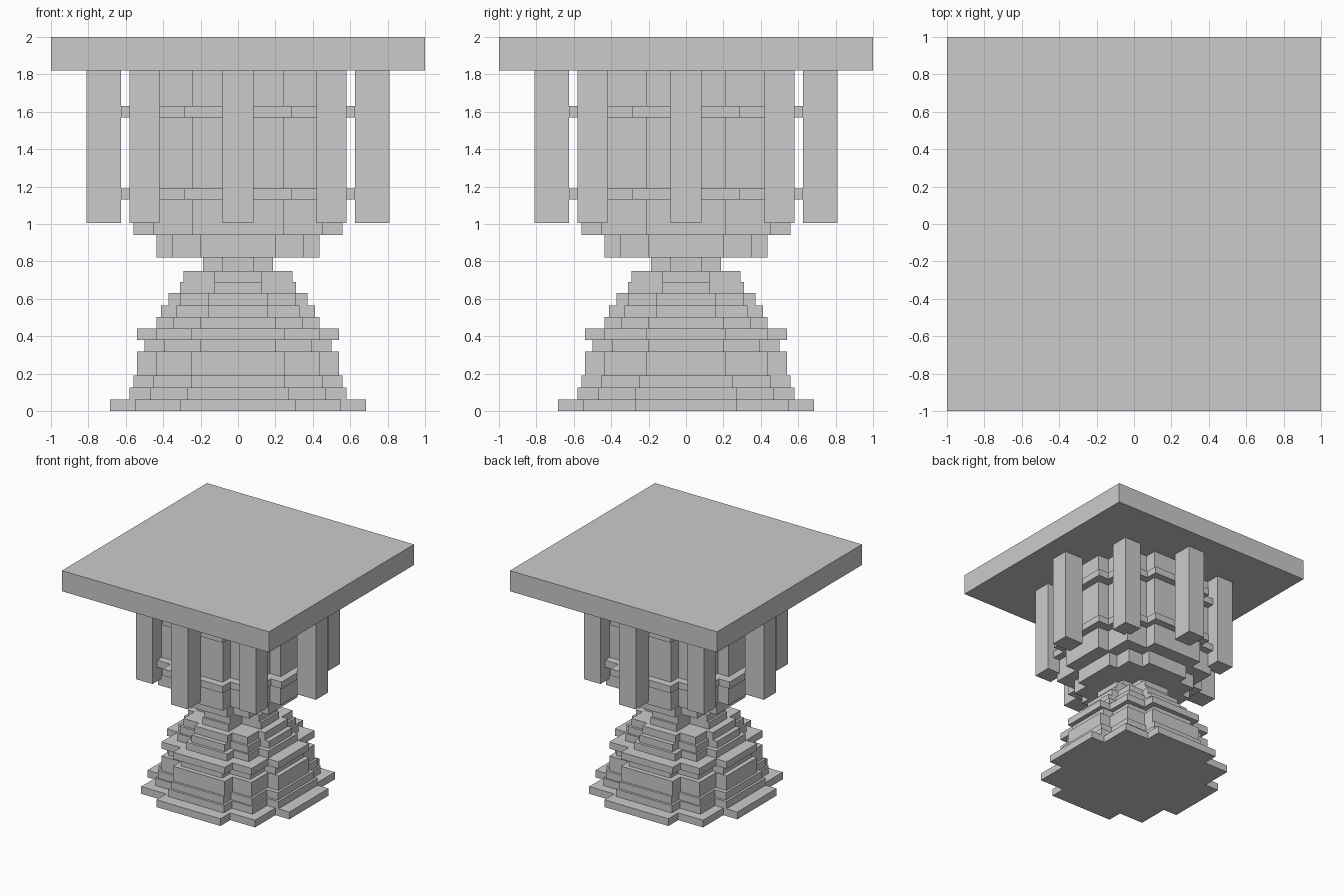
import bpy
import bmesh

if "Cube" in bpy.data.objects:
    bpy.data.objects.remove(bpy.data.objects["Cube"])

stone = bpy.data.materials.new("grey stone")
stone.diffuse_color = (0.6, 0.6, 0.6, 1)
stone.use_nodes = True
stone.node_tree.nodes["Principled BSDF"].inputs["Base Color"].default_value = stone.diffuse_color


def prism(name, outline, z0, z1):
    """Extrude a closed counter-clockwise outline from z0 to z1."""
    bm = bmesh.new()
    base = bm.faces.new([bm.verts.new((x, y, z0)) for x, y in outline])
    top = bmesh.ops.extrude_face_region(bm, geom=[base], use_keep_orig=True)["geom"]
    for v in top:
        if isinstance(v, bmesh.types.BMVert):
            v.co.z = z1
    bmesh.ops.recalc_face_normals(bm, faces=bm.faces)
    mesh = bpy.data.meshes.new(name)
    bm.to_mesh(mesh)
    bm.free()
    mesh.materials.append(stone)
    ob = bpy.data.objects.new(name, mesh)
    bpy.context.collection.objects.link(ob)
    return ob


def block(name, cx, cy, hx, hy, z0, z1):
    return prism(name, [(cx - hx, cy - hy), (cx + hx, cy - hy),
                        (cx + hx, cy + hy), (cx - hx, cy + hy)], z0, z1)


def stepped(name, z0, z1, arm, corner, inner_x, inner_y=None):
    """Redented plan: arms reaching 'arm', with a square of half size 'corner'.
    Without a corner size the plan is a plain plus."""
    iy = inner_y or inner_x
    quarter = [(arm, iy)]
    if corner:
        quarter += [(corner, iy), (corner, corner), (inner_x, corner)]
    else:
        quarter += [(inner_x, iy)]
    quarter += [(inner_x, arm)]
    half = quarter + [(-x, y) for x, y in reversed(quarter)]
    return prism(name, half + [(-x, -y) for x, y in half], z0, z1)


# Stepped foot tapering to the neck: z0, z1, arm, corner, inner half widths
foot = [
    (0.00, 0.063, 0.685, 0.55, 0.31, 0.27),
    (0.063, 0.127, 0.58, 0.47, 0.27),
    (0.127, 0.19, 0.56, 0.455, 0.25),
    (0.19, 0.317, 0.54, 0.435, 0.25, 0.21),
    (0.317, 0.38, 0.50, 0.395, 0.20),
    (0.38, 0.44, 0.54, 0.435, 0.25, 0.21),
    (0.44, 0.503, 0.435, 0.345, 0.20),
    (0.503, 0.565, 0.412, 0.33, 0.16),
    (0.565, 0.63, 0.372, 0.31, 0.16),
    (0.63, 0.69, 0.31, None, 0.125),
    (0.69, 0.75, 0.292, None, 0.125),
]
for i, layer in enumerate(foot):
    stepped(f"foot_tier_{i + 1}", *layer)

# Narrow neck and flaring collar
stepped("neck", 0.75, 0.82, 0.187, None, 0.083)
stepped("collar", 0.82, 0.94, 0.435, 0.35, 0.20)

# Core with two projecting bands
for i, (z0, z1) in enumerate([(0.94, 1.13), (1.19, 1.57), (1.63, 1.82)]):
    stepped(f"core_{i + 1}", z0, z1, 0.56, 0.455, 0.245, 0.21)
for i, z in enumerate((1.13, 1.57)):
    stepped(f"band_{i + 1}", z, z + 0.06, 0.625, 0.52, 0.29)

# Ring of eight hanging pillars
n = 0
for sx in (-1, 0, 1):
    for sy in (-1, 0, 1):
        if sx == sy == 0:
            continue
        n += 1
        if sx and sy:
            block(f"corner_pillar_{n}", 0.5 * sx, 0.5 * sy, 0.081, 0.081, 1.005, 1.82)
        else:
            block(f"side_pillar_{n}", 0.718 * sx, 0.718 * sy,
                  0.092 if sx else 0.082, 0.092 if sy else 0.082, 1.005, 1.82)

# Square table top
block("table_top", 0, 0, 1, 1, 1.82, 2)
